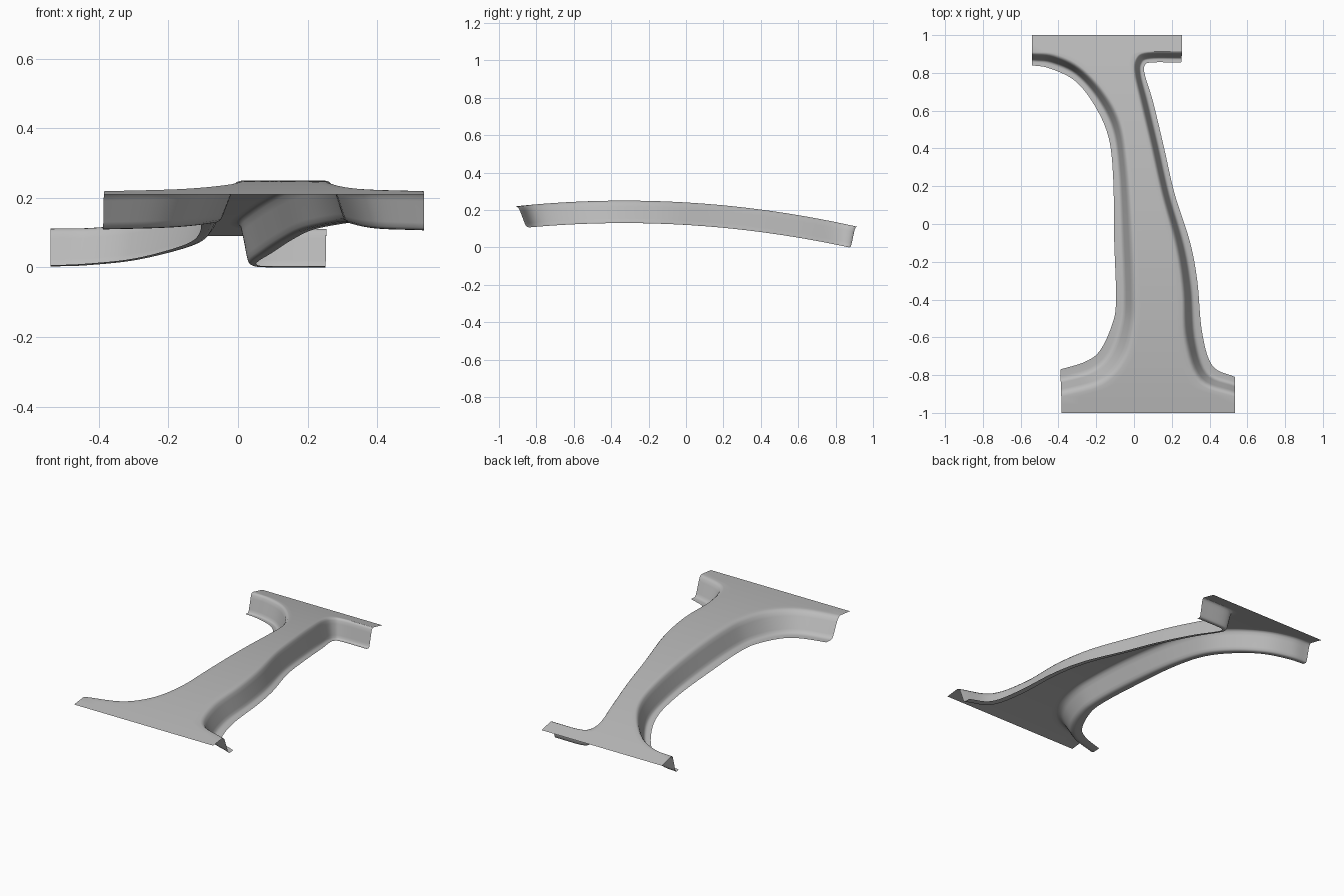
import bpy
import bmesh
from mathutils import Vector

cube = bpy.data.objects.get("Cube")
if cube:
    bpy.data.objects.remove(cube, do_unlink=True)

DROP = 0.12      # depth of the pressed channel
STEPS = 6        # samples between control points
ACROSS = 10      # divisions across the web

# Control points run from the rear of the panel to its front
left_crease = [(-.54, .91), (-.42, .9), (-.29, .84), (-.16, .71), (-.07, .55), (-.03, .32),
               (0, -.05), (.012, -.345), (.01, -.53), (-.035, -.71), (-.16, -.85), (-.385, -.915)]
left_rim = [(-.54, .84), (-.45, .825), (-.315, .76), (-.21, .63), (-.135, .46), (-.11, .24),
            (-.105, -.08), (-.095, -.4), (-.115, -.53), (-.18, -.67), (-.26, -.73), (-.39, -.77)]
right_crease = [(.255, .915), (.07, .912), (.01, .88), (-.003, .8), (.03, .64), (.08, .43),
                (.14, .16), (.215, -.13), (.25, -.37), (.262, -.63), (.34, -.84), (.535, -.915)]
right_rim = [(.25, .855), (.09, .855), (.055, .835), (.06, .78), (.1, .65), (.16, .4),
             (.215, .16), (.295, -.09), (.335, -.3), (.36, -.57), (.415, -.75), (.535, -.81)]

# Wall section: (share of the distance from crease to rim, share of the depth)
section = [(0, 0), (.1, .025), (.2, .11), (.28, .27), (.5, .8), (.56, .92), (.64, .98), (.74, 1), (1, 1)]


def crown(y):
    """Height of the gently arched web."""
    return 0.25 - 0.09 * (y + 0.33) ** 2


def spline(points):
    """Smooth curve through the control points."""
    p = [Vector(q) for q in points]
    p = [2 * p[0] - p[1]] + p + [2 * p[-1] - p[-2]]
    out = []
    for a, b, c, d in zip(p, p[1:], p[2:], p[3:]):
        for k in range(STEPS):
            t = k / STEPS
            out.append(0.5 * (2 * b + (c - a) * t + (2 * a - 5 * b + 4 * c - d) * t * t
                              + (3 * b - a - 3 * c + d) * t ** 3))
    return out + [p[-2]]


def make_sheet(bm, rows):
    """Join rows of (x, y, depth) samples into a sheet of quads."""
    grid = [[bm.verts.new((x, y, crown(y) - depth)) for x, y, depth in row] for row in rows]
    for near, far in zip(grid, grid[1:]):
        for i in range(len(near) - 1):
            bm.faces.new((near[i], far[i], far[i + 1], near[i + 1]))


def web_row(a, b):
    return [(*a.lerp(b, i / ACROSS), 0) for i in range(ACROSS + 1)]


def wall_row(crease, rim):
    return [(*crease.lerp(rim, u), d * DROP) for u, d in section]


bm = bmesh.new()
left, right = spline(left_crease), spline(right_crease)

# Arched web with its straight rear and front tabs
rows = [web_row(a, b) for a, b in zip(left, right)]
rear = [[(x, y + (1 - y) * t, d) for x, y, d in rows[0]] for t in (1, .5)]
front = [[(x, y + (-1 - y) * t, d) for x, y, d in rows[-1]] for t in (.5, 1)]
make_sheet(bm, rear + rows + front)

# Side walls with rounded creases and outward flanges
make_sheet(bm, [wall_row(a, b)[::-1] for a, b in zip(left, spline(left_rim))])
make_sheet(bm, [wall_row(a, b) for a, b in zip(right, spline(right_rim))])
bmesh.ops.remove_doubles(bm, verts=bm.verts, dist=0.0001)

# Stand the lowest edge on the ground
lowest = min(v.co.z for v in bm.verts)
bmesh.ops.translate(bm, verts=bm.verts, vec=(0, 0, -lowest))

mesh = bpy.data.meshes.new("pillar_panel")
bm.to_mesh(mesh)
bm.free()
panel = bpy.data.objects.new("pillar_panel", mesh)
bpy.context.collection.objects.link(panel)

steel = bpy.data.materials.new("grey_steel")
steel.use_nodes = True
grey = (0.5, 0.5, 0.5, 1)
steel.diffuse_color = grey
steel.node_tree.nodes["Principled BSDF"].inputs["Base Color"].default_value = grey
mesh.materials.append(steel)

bpy.context.view_layer.objects.active = panel
panel.select_set(True)
bpy.ops.object.shade_smooth_by_angle(angle=1.0)
